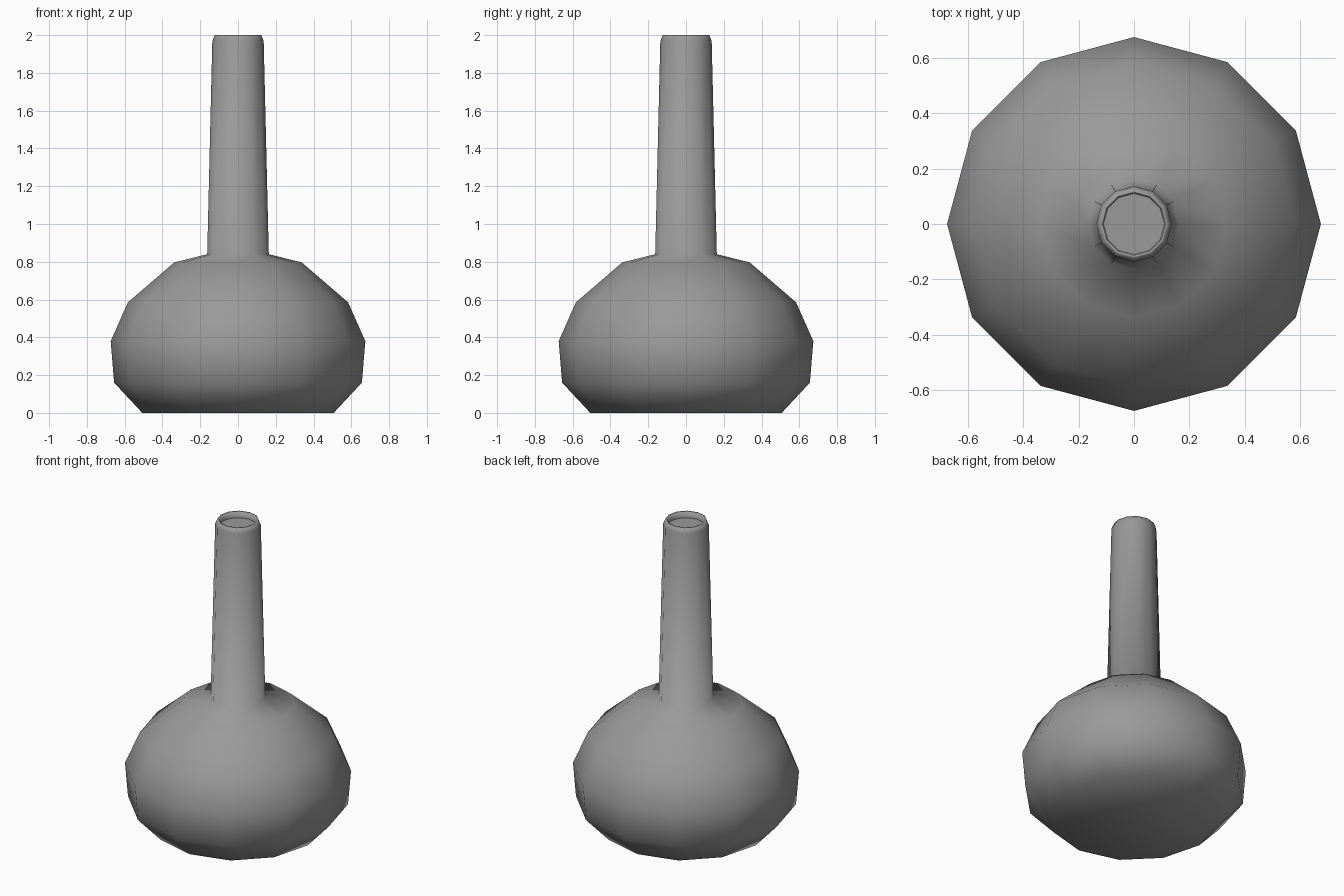
import bpy, bmesh, math

if "Cube" in bpy.data.objects:
    bpy.data.objects.remove(bpy.data.objects["Cube"])

SIDES = 12

# Lathe profile (radius, height): base, round belly, long neck, rim, shallow recess
profile = [(0.507, 0), (0.656, 0.16), (0.674, 0.38), (0.583, 0.585),
           (0.337, 0.797), (0.163, 0.84), (0.136, 1.97), (0.123, 2.0),
           (0.113, 2.0), (0.11, 1.96)]

bm = bmesh.new()
rings = []
for r, z in profile:
    rings.append([bm.verts.new((r * math.cos(a), r * math.sin(a), z))
                  for a in (2 * math.pi * i / SIDES for i in range(SIDES))])

# Walls between neighbouring rings
for low, high in zip(rings, rings[1:]):
    for i in range(SIDES):
        j = (i + 1) % SIDES
        bm.faces.new((low[i], low[j], high[j], high[i]))

# Closed base and flat recess floor with a crisp edge
bm.faces.new(rings[0][::-1])
floor = bm.faces.new(rings[-1])
for f in bm.faces:
    f.smooth = True
for e in floor.edges:
    e.smooth = False

mesh = bpy.data.meshes.new("vase")
bm.to_mesh(mesh)
bm.free()

# Dark grey glaze
glaze = bpy.data.materials.new("dark_grey")
glaze.diffuse_color = (0.32, 0.32, 0.32, 1)
glaze.use_nodes = True
glaze.node_tree.nodes["Principled BSDF"].inputs["Base Color"].default_value = glaze.diffuse_color
mesh.materials.append(glaze)
bpy.context.collection.objects.link(bpy.data.objects.new("vase", mesh))
